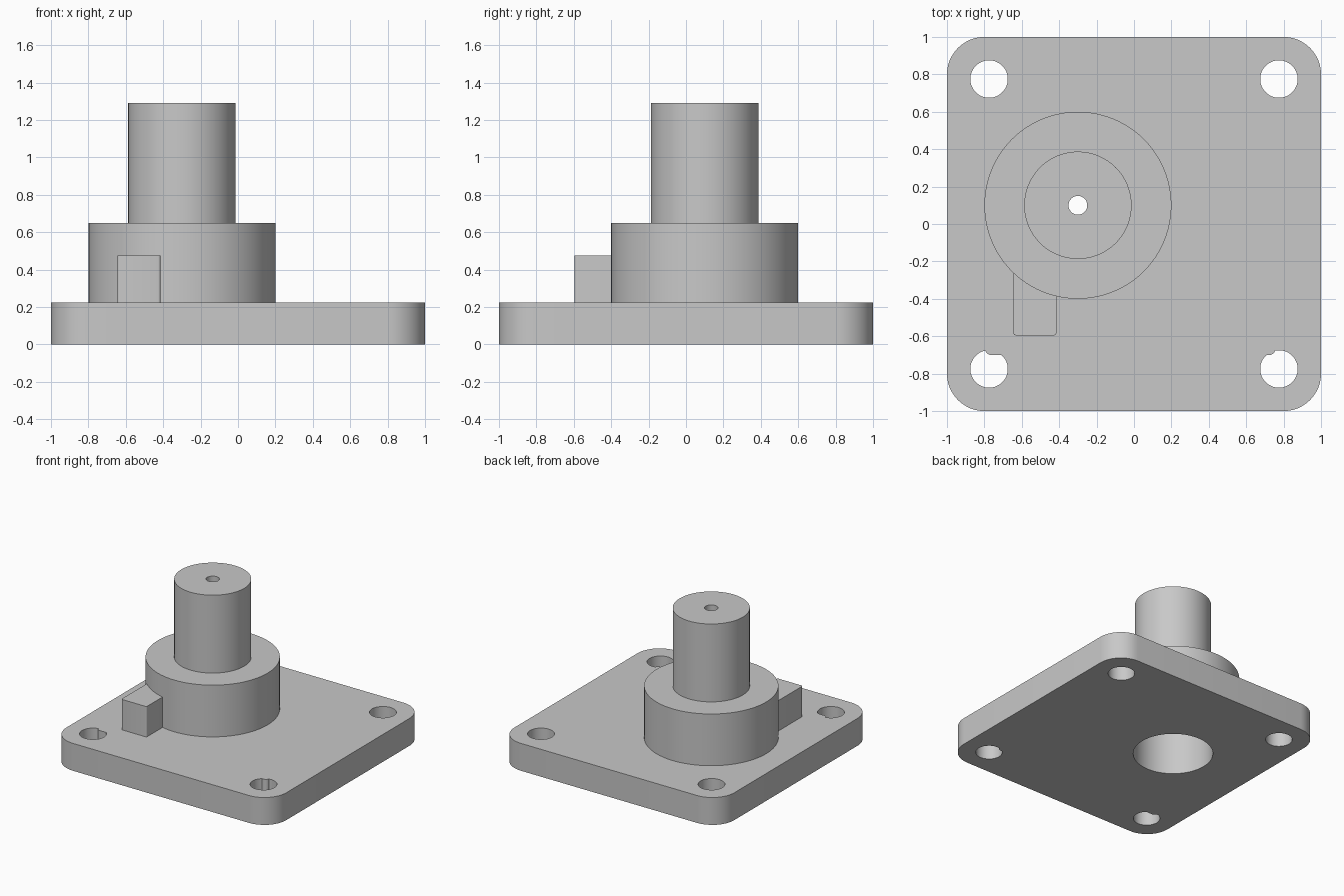
import bpy
import bmesh
from math import pi, sin, cos, radians
from mathutils import Matrix

cube = bpy.data.objects.get("Cube")
if cube:
    bpy.data.objects.remove(cube, do_unlink=True)

grey = bpy.data.materials.new("machined_grey")
grey.use_nodes = True
grey.diffuse_color = (0.58, 0.58, 0.58, 1)
grey.node_tree.nodes["Principled BSDF"].inputs["Base Color"].default_value = grey.diffuse_color

PLATE_TOP = 0.225
AXIS = (-0.30, 0.10)      # centre of the hub and shaft
BORE = 0.30
HOLE = 0.775              # bolt hole offset


def add_object(name, bm):
    bmesh.ops.recalc_face_normals(bm, faces=bm.faces[:])
    mesh = bpy.data.meshes.new(name)
    bm.to_mesh(mesh)
    bm.free()
    mesh.materials.append(grey)
    obj = bpy.data.objects.new(name, mesh)
    bpy.context.collection.objects.link(obj)
    return obj


def rounded_box(name, x0, x1, y0, y1, z0, z1, radius, steps=12):
    """Upright block with rounded vertical edges."""
    bm = bmesh.new()
    corners = [(x1, y1, -1, -1), (x0, y1, 1, -1), (x0, y0, 1, 1), (x1, y0, -1, 1)]
    ring = []
    for i, (x, y, sx, sy) in enumerate(corners):
        for k in range(steps + 1):
            a = (i + k / steps) * pi / 2
            ring.append(bm.verts.new((x + sx * radius + radius * cos(a),
                                      y + sy * radius + radius * sin(a), z0)))
    base = bm.faces.new(ring)
    top = bmesh.ops.extrude_face_region(bm, geom=[base])["geom"]
    moved = [v for v in top if isinstance(v, bmesh.types.BMVert)]
    bmesh.ops.translate(bm, verts=moved, vec=(0, 0, z1 - z0))
    return add_object(name, bm)


def cylinder(name, x, y, radius, segments=64):
    bm = bmesh.new()
    bmesh.ops.create_cone(bm, cap_ends=True, segments=segments, radius1=radius,
                          radius2=radius, depth=1, matrix=Matrix.Translation((x, y, 0)))
    return add_object(name, bm)


def cut(target, tool):
    """Subtract the tool from the target, then discard the tool."""
    mod = target.modifiers.new("cut", 'BOOLEAN')
    mod.operation = 'DIFFERENCE'
    mod.solver = 'EXACT'
    mod.object = tool
    bpy.context.view_layer.objects.active = target
    bpy.ops.object.modifier_apply(modifier=mod.name)
    bpy.data.objects.remove(tool, do_unlink=True)


def lathe(name, profile, segments=96):
    bm = bmesh.new()
    verts = [bm.verts.new((r, 0, z)) for r, z in profile]
    edges = [bm.edges.new(pair) for pair in zip(verts, verts[1:])]
    bmesh.ops.spin(bm, geom=verts + edges, cent=(0, 0, 0), axis=(0, 0, 1),
                   angle=2 * pi, steps=segments, use_duplicate=False)
    bmesh.ops.remove_doubles(bm, verts=bm.verts[:], dist=1e-4)
    return add_object(name, bm)


# Base plate with rounded corners, bolt holes and central bore
plate = rounded_box("base_plate", -1, 1, -1, 1, 0, PLATE_TOP, 0.2)
for sx in (-1, 1):
    for sy in (-1, 1):
        bolt = cylinder("bolt_cutter", sx * HOLE, sy * HOLE, 0.1)
        if sy < 0:
            # The front holes are partly filled by the corners of a straight rib
            cut(bolt, rounded_box("rib_cutter", -0.795, 0.755, -0.70, 0, -1, 1, 0.03, 6))
        cut(plate, bolt)
cut(plate, cylinder("bore_cutter", *AXIS, BORE, 96))

# Hub and shaft, turned in one piece, with a wide bore and a narrow through hole
hub = lathe("hub_and_shaft", [(BORE, PLATE_TOP), (BORE, 0.5), (0.05, 0.5), (0.05, 1.29),
                              (0.287, 1.29), (0.287, 0.65), (0.5, 0.65), (0.5, PLATE_TOP)])
hub.location = (*AXIS, 0)

# Key block against the hub
key = rounded_box("key_block", -0.645, -0.415, -0.595, -0.22, PLATE_TOP - 0.02, 0.475, 0.012, 4)

for obj in (plate, hub, key):
    bpy.ops.object.select_all(action='DESELECT')
    obj.select_set(True)
    bpy.context.view_layer.objects.active = obj
    bpy.ops.object.shade_smooth_by_angle(angle=radians(30))
